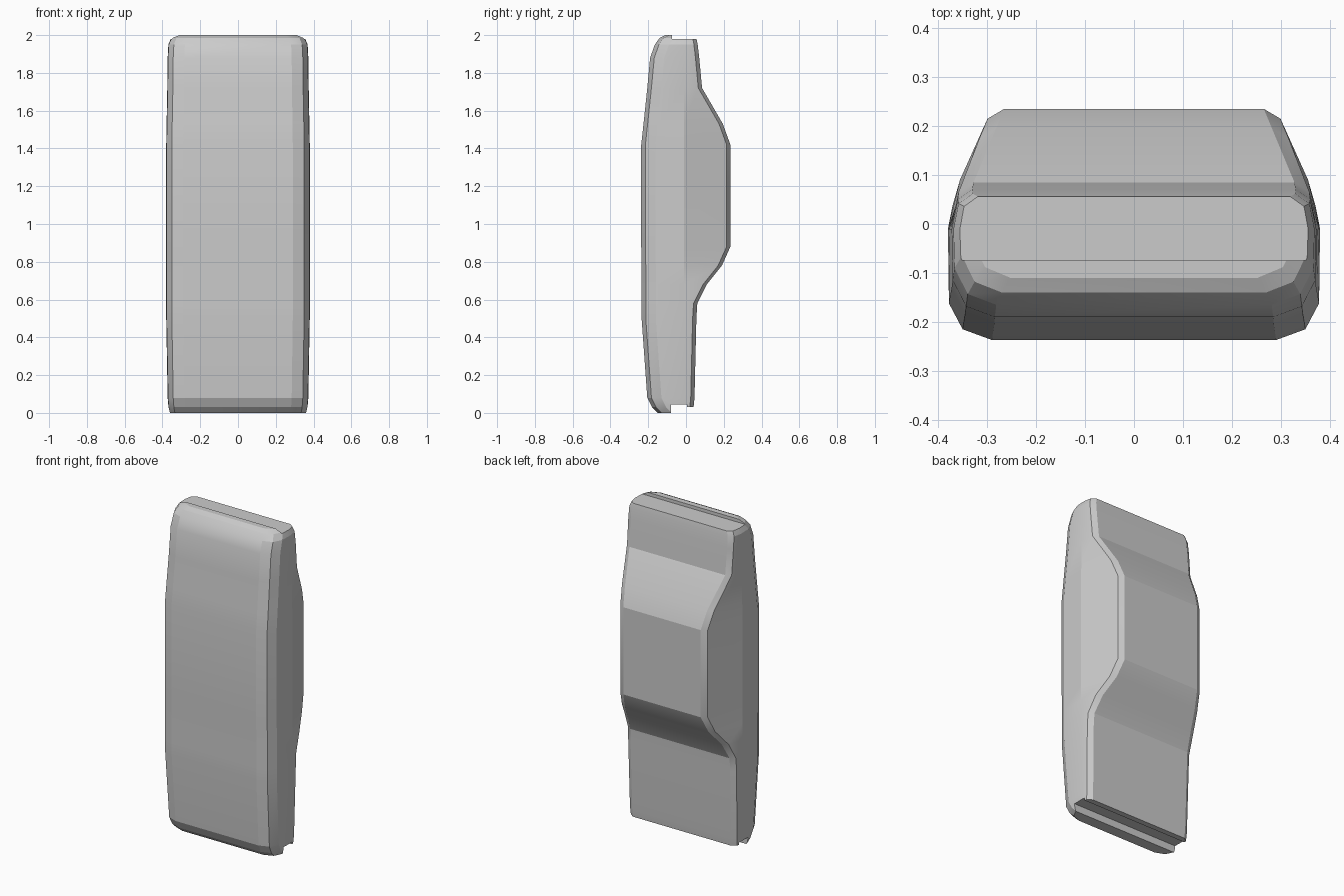
import bpy
import bmesh

cube = bpy.data.objects.get("Cube")
if cube:
    bpy.data.objects.remove(cube)


def material(name, rgb):
    mat = bpy.data.materials.new(name)
    mat.use_nodes = True
    color = (*rgb, 1)
    mat.diffuse_color = color
    mat.node_tree.nodes["Principled BSDF"].inputs["Base Color"].default_value = color
    return mat


grey = material("plain grey", (0.6, 0.6, 0.6))


def add_object(name, bm):
    bmesh.ops.recalc_face_normals(bm, faces=bm.faces)
    mesh = bpy.data.meshes.new(name)
    bm.to_mesh(mesh)
    bm.free()
    mesh.materials.append(grey)
    obj = bpy.data.objects.new(name, mesh)
    bpy.context.collection.objects.link(obj)
    return obj


def half_width(y):
    """Side walls lean inwards towards the back of the hump."""
    if y < 0:
        return 0.38
    if y < 0.08:
        return 0.38 - 0.25 * y
    return 0.36 - 0.45 * (y - 0.08)


# Height, front y, back y, width scale
stations = [
    (0.00, -0.15, 0.025, 0.955),
    (0.03, -0.18, 0.04, 0.97),
    (0.08, -0.205, 0.045, 0.98),
    (0.50, -0.235, 0.055, 1.0),
    (0.58, -0.235, 0.06, 1.0),
    (0.68, -0.235, 0.11, 1.0),
    (0.78, -0.235, 0.19, 1.0),
    (0.88, -0.237, 0.235, 1.0),
    (1.42, -0.237, 0.235, 1.0),
    (1.53, -0.225, 0.195, 0.995),
    (1.72, -0.205, 0.085, 0.985),
    (1.88, -0.19, 0.07, 0.98),
    (1.95, -0.165, 0.062, 0.97),
    (1.985, -0.14, 0.055, 0.93),
    (2.00, -0.11, 0.045, 0.87),
]


def section(front, back, scale):
    side = [
        (0.29, front), (0.35, front + 0.022), (0.378, front + 0.075),
        (0.38, -0.01),
        (half_width(back - 0.02), back - 0.02),
        (half_width(back) - 0.025, back),
    ]
    ring = side + [(-x, y) for x, y in reversed(side)]
    return [(x * scale, y) for x, y in ring]


# Main body with the hump on its back
bm = bmesh.new()
rings = [[bm.verts.new((x, y, z)) for x, y in section(f, b, s)]
         for z, f, b, s in stations]
for low, high in zip(rings, rings[1:]):
    for i in range(len(low)):
        j = (i + 1) % len(low)
        bm.faces.new((low[i], low[j], high[j], high[i]))
bm.faces.new(rings[0])
bm.faces.new(rings[-1])
body = add_object("body", bm)


def cut(name, y0, y1, z0, z1):
    """Cut a slot across the full width."""
    bm = bmesh.new()
    bmesh.ops.create_cube(bm, size=1)
    for v in bm.verts:
        v.co.x *= 2
        v.co.y = y0 if v.co.y < 0 else y1
        v.co.z = z0 if v.co.z < 0 else z1
    cutter = add_object(name, bm)
    cutter.hide_render = True
    cutter.hide_set(True)
    mod = body.modifiers.new(name, "BOOLEAN")
    mod.operation = "DIFFERENCE"
    mod.solver = "EXACT"
    mod.object = cutter
    bpy.context.view_layer.objects.active = body
    body.select_set(True)
    bpy.ops.object.modifier_apply(modifier=name)
    bpy.data.objects.remove(cutter)


# Groove and raised rear edge underneath, low ledge on top
cut("bottom_groove", -0.08, 0.005, -0.2, 0.045)
cut("bottom_rear_step", 0.0, 0.2, -0.2, 0.03)
cut("top_ledge", -0.075, 0.2, 1.98, 2.2)

bpy.ops.object.shade_smooth_by_angle(angle=0.3)
